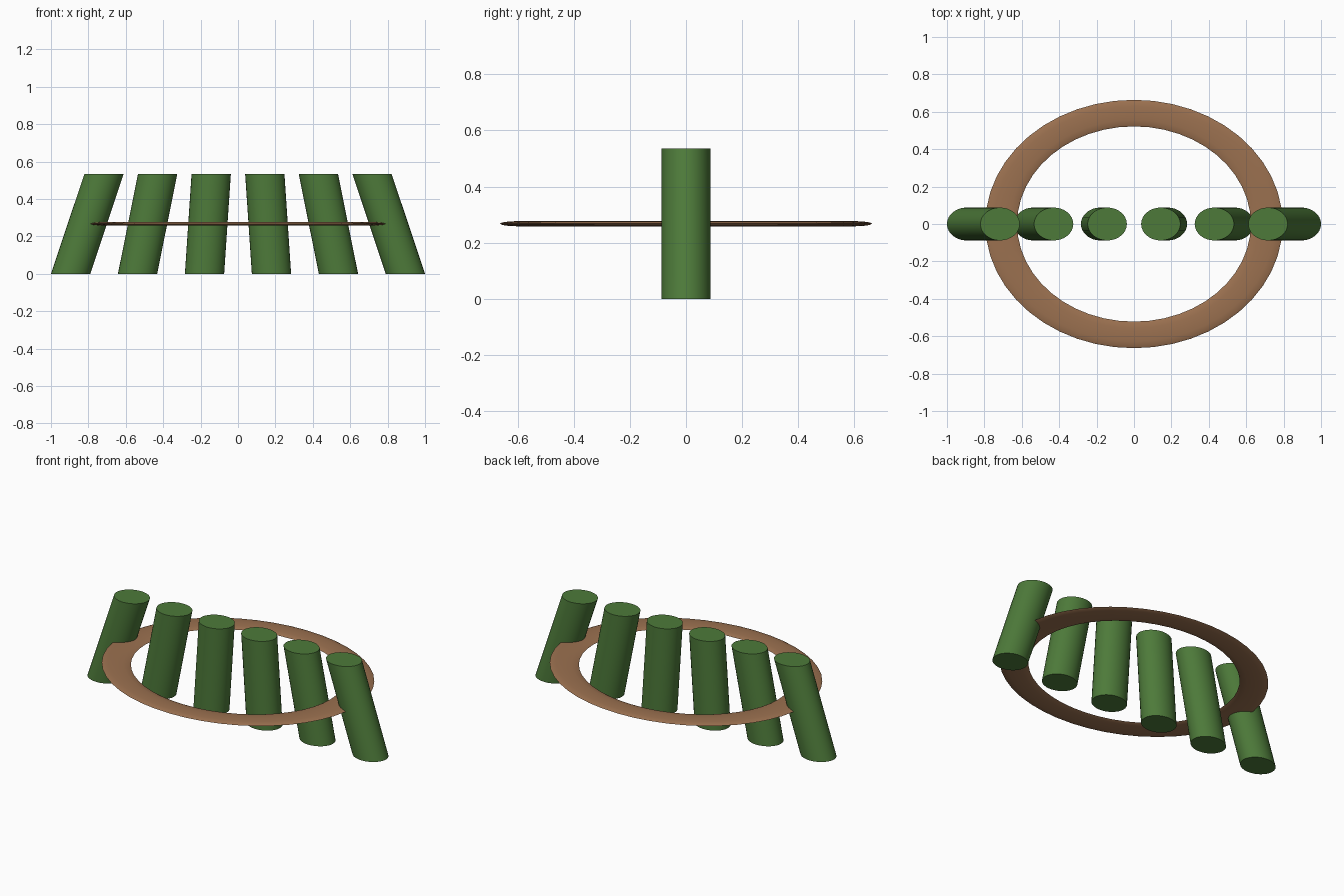
import bpy, bmesh, math
from mathutils import Matrix, Vector

if "Cube" in bpy.data.objects:
    bpy.data.objects.remove(bpy.data.objects["Cube"])


def material(name, rgb):
    m = bpy.data.materials.new(name)
    m.diffuse_color = (*rgb, 1)
    m.use_nodes = True
    m.node_tree.nodes["Principled BSDF"].inputs["Base Color"].default_value = m.diffuse_color
    return m


GREEN = material("leaf green", (0.075, 0.195, 0.042))
BROWN = material("wood brown", (0.33, 0.165, 0.08))
HEIGHT = 0.535
RX, RY = 0.105, 0.088      # post cross-section radii


def finish(name, bm, mat):
    bmesh.ops.recalc_face_normals(bm, faces=bm.faces)
    mesh = bpy.data.meshes.new(name)
    bm.to_mesh(mesh)
    bm.free()
    mesh.materials.append(mat)
    ob = bpy.data.objects.new(name, mesh)
    bpy.context.collection.objects.link(ob)
    bpy.ops.object.select_all(action='DESELECT')
    ob.select_set(True)
    bpy.context.view_layer.objects.active = ob
    bpy.ops.object.shade_smooth_by_angle(angle=math.radians(40))


# Six sheared posts with level ends, leaning towards the middle
for i in range(6):
    base = -0.895 + i * 0.358
    top = base * 0.8
    bm = bmesh.new()
    bmesh.ops.create_cone(bm, cap_ends=True, segments=32, radius1=1, radius2=1, depth=1)
    for v in bm.verts:
        t = v.co.z + 0.5
        v.co = Vector((v.co.x * RX + base + (top - base) * t, v.co.y * RY, t * HEIGHT))
    finish(f"post_{i + 1}", bm, GREEN)

# Flattened oval ring around the posts at mid height
bm = bmesh.new()
SEG, SIDES = 48, 12
rings = []
for i in range(SEG):
    a = 2 * math.pi * i / SEG
    ring = []
    for j in range(SIDES):
        b = 2 * math.pi * j / SIDES
        r = 0.71 + 0.085 * math.cos(b)
        ring.append(bm.verts.new((r * math.cos(a), 0.835 * r * math.sin(a),
                                  HEIGHT / 2 + 0.0095 * math.sin(b))))
    rings.append(ring)
for i in range(SEG):
    p, q = rings[i], rings[(i + 1) % SEG]
    for j in range(SIDES):
        k = (j + 1) % SIDES
        bm.faces.new((p[j], q[j], q[k], p[k]))
finish("oval_ring", bm, BROWN)
